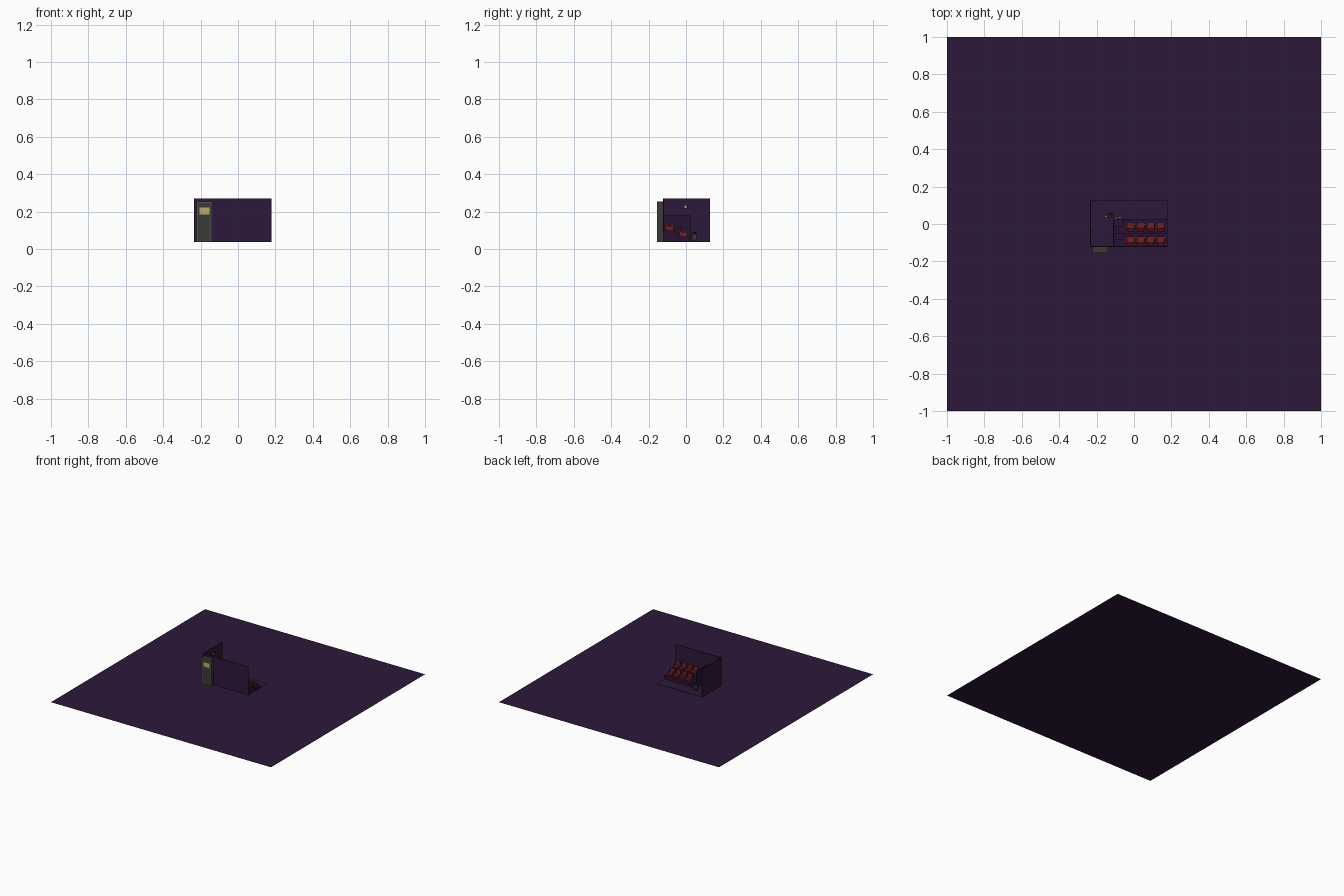
import bpy, random

if "Cube" in bpy.data.objects:
    bpy.data.objects.remove(bpy.data.objects["Cube"])
random.seed(4)


def mat(name, rgb):
    m = bpy.data.materials.new(name)
    m.diffuse_color = (*rgb, 1)
    m.use_nodes = True
    m.node_tree.nodes["Principled BSDF"].inputs["Base Color"].default_value = m.diffuse_color
    return m


PURPLE = mat("purple", (.027, .009, .042))
DARK = mat("dark_purple", (.022, .006, .034))
GREY = mat("grey", (.042, .042, .037))
FRAME = mat("frame_grey", (.09, .09, .075))
RED = mat("red", (.16, .014, .022))
YELLOW = mat("yellow", (.5, .42, .15))
BLACK = mat("black", (.012, .012, .014))


def box(name, x0, x1, y0, y1, z0, z1, m, bevel=0):
    bpy.ops.mesh.primitive_cube_add(size=1, location=((x0+x1)/2, (y0+y1)/2, (z0+z1)/2))
    o = bpy.context.object
    o.name = name
    o.scale = (x1-x0, y1-y0, z1-z0)
    bpy.ops.object.transform_apply(location=False, rotation=False, scale=True)
    o.data.materials.append(m)
    if bevel:
        b = o.modifiers.new("bevel", 'BEVEL')
        b.width, b.segments = bevel, 2
    return o


def cyl(name, x, y, z0, z1, r, m, n=12, r2=None):
    bpy.ops.mesh.primitive_cone_add(vertices=n, radius1=r, radius2=r if r2 is None else r2,
                                    depth=z1-z0, location=(x, y, (z0+z1)/2))
    o = bpy.context.object
    o.name = name
    o.data.materials.append(m)
    return o


# Large flat surroundings
bpy.ops.mesh.primitive_plane_add(size=2)
bpy.context.object.name = "surrounding_plane"
bpy.context.object.data.materials.append(PURPLE)

# Room shell, open to the back and right
X0, X1, Y0, Y1, Z0, Z1 = -.235, .18, -.122, .127, .036, .27
box("room_floor", X0, X1, Y0, Y1, Z0, Z0+.003, PURPLE)
box("front_wall", X0, X1, Y0, Y0+.004, Z0, Z1, PURPLE)
box("left_wall", X0, X0+.004, Y0, Y1, Z0, Z1, PURPLE)

# Projecting doorway with framed front and lit sign
DX0, DX1, DY = -.222, -.139, -.152
box("doorway", DX0, DX1, DY, Y0, Z0, .254, GREY)
box("doorway_jamb_left", DX0, DX0+.008, DY-.003, DY, Z0, .254, FRAME)
box("doorway_jamb_right", DX1-.008, DX1, DY-.003, DY, Z0, .254, FRAME)
box("doorway_lintel", DX0, DX1, DY-.003, DY, .246, .254, FRAME)
box("lit_sign", -.206, -.152, DY-.004, DY, .184, .222, YELLOW)

# Thin partition beside the seating aisle
box("partition", -.112, -.108, Y0, .024, Z0, .178, DARK)

# Seating tiers and aisle steps
tiers = [(-.12, -.047, .098), (-.047, .026, .066)]
for y0, y1, z in tiers:
    box("seating_tier", -.06, X1, y0, y1, Z0, z, DARK)
for i in range(4):
    y = -.12 + i*.0365
    box("aisle_step", -.108, -.06, y, y+.0365, Z0, .098-i*.016, DARK)

# Rows of armchairs facing the back, with cup holders
for y0, y1, z in tiers:
    for i in range(4):
        x = -.018 + i*.0535
        y = y0 + .01
        box("seat_cushion", x-.018, x+.018, y+.008, y+.045, z+.004, z+.018, RED, .003)
        back = box("seat_back", x-.019, x+.019, y, y+.011, z+.004, z+.048, RED, .003)
        back.rotation_euler.x = .12
        for s in (-1, 1):
            box("seat_arm", x+s*.021-.003, x+s*.021+.003, y+.004, y+.042, z, z+.026, RED)
        if random.random() < .6:
            cyl("snack_tub", x+.021, y+.036, z+.026, z+.036, .003, YELLOW, 8, .004)

# Small stand near the aisle
box("stand_base", -.142, -.108, .034, .058, Z0, .05, BLACK)
box("stand_body", -.138, -.112, .036, .056, .05, .078, GREY)
cyl("stand_top", -.125, .046, .078, .09, .008, BLACK)

# Wall lamp and small lights along the aisle
box("wall_lamp", X0+.004, X0+.014, -.012, .008, .215, .235, GREY)
box("wall_lamp_glow", X0+.014, X0+.016, -.008, .004, .218, .232, YELLOW)
for x, y in ((-.15, .04), (-.095, .03), (-.075, .035)):
    cyl("floor_light", x, y, Z0, Z0+.007, .003, YELLOW, 8)
